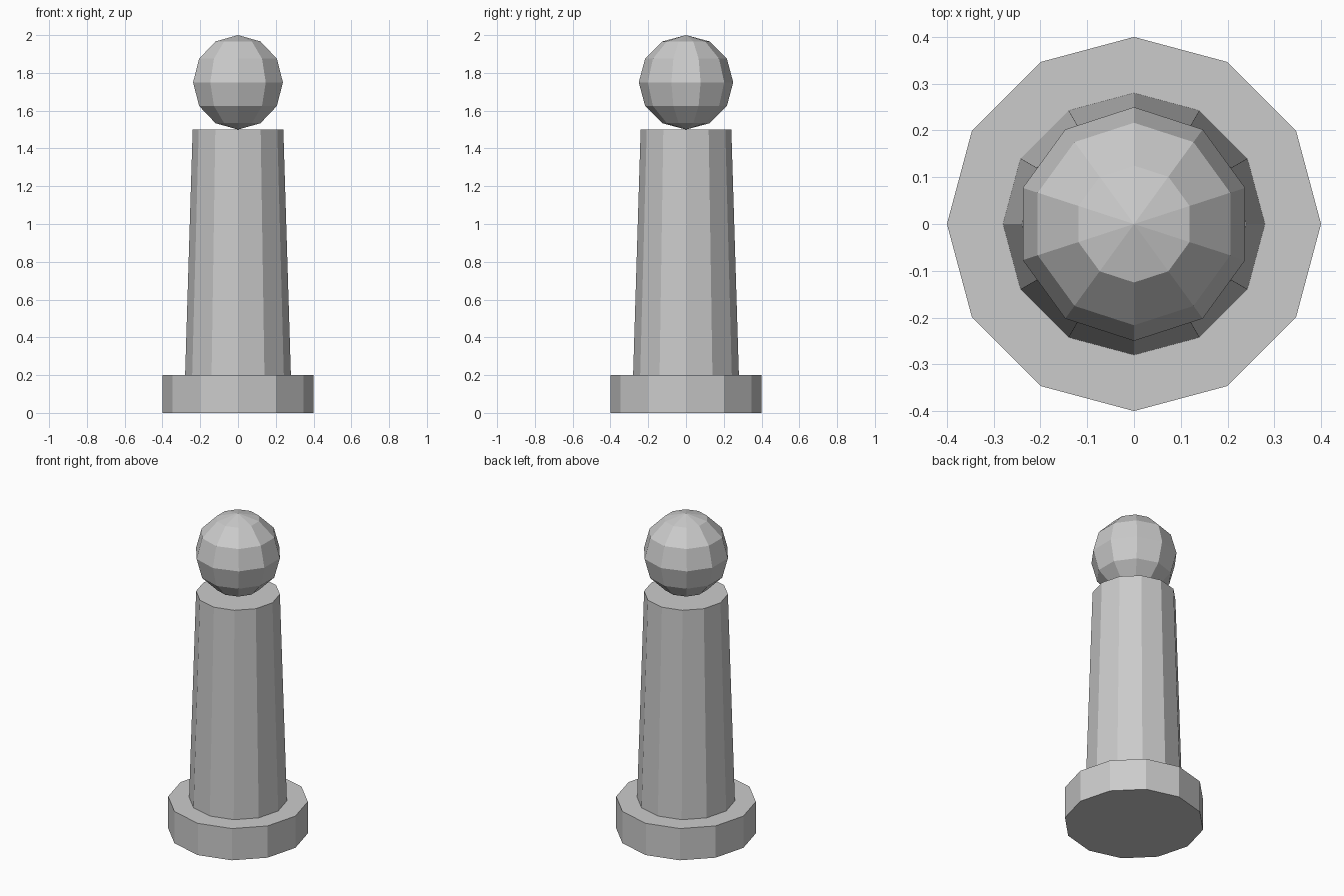
import bpy

if "Cube" in bpy.data.objects:
    bpy.data.objects.remove(bpy.data.objects["Cube"])


def frustum(name, r_bottom, r_top, z0, z1, sides=12):
    bpy.ops.mesh.primitive_cone_add(vertices=sides, radius1=r_bottom, radius2=r_top,
                                    depth=z1 - z0, location=(0, 0, (z0 + z1) / 2))
    bpy.context.object.name = name


# Flat twelve-sided foot and the tapered shaft standing on it
frustum("base", 0.4, 0.4, 0.0, 0.2)
frustum("shaft", 0.28, 0.24, 0.2, 1.5)

# Faceted ball resting on the shaft, corners on the y axis
bpy.ops.mesh.primitive_uv_sphere_add(segments=10, ring_count=6, radius=0.25,
                                     location=(0, 0, 1.75))
bpy.context.object.name = "ball_top"
